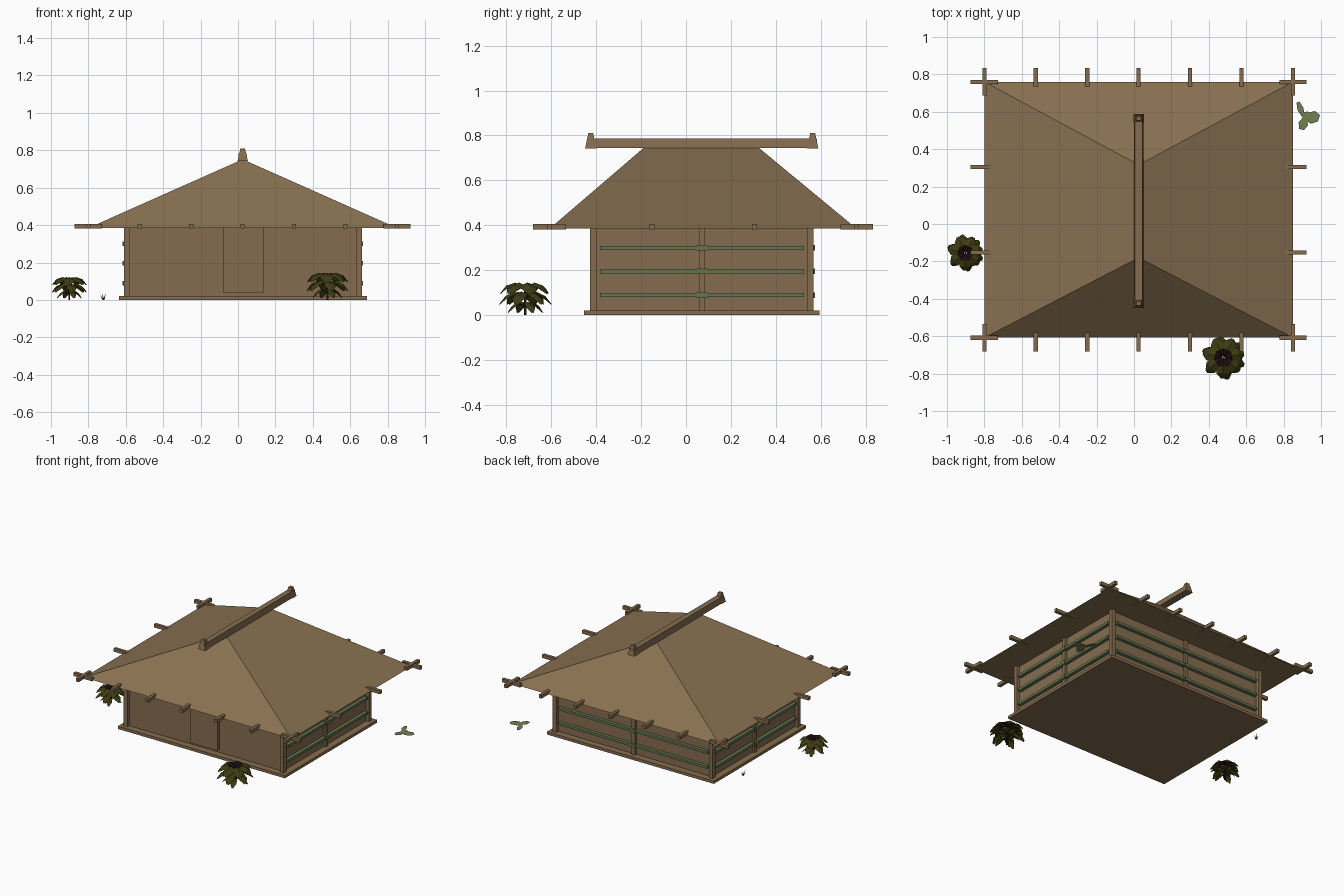
import bpy, bmesh, math
from mathutils import Vector

if "Cube" in bpy.data.objects:
    bpy.data.objects.remove(bpy.data.objects["Cube"])

CX, CY = 0.025, 0.072          # centre of the house
EAVE_Z = 0.385


def mat(name, col):
    m = bpy.data.materials.new(name)
    m.diffuse_color = (*col, 1)
    m.use_nodes = True
    m.node_tree.nodes["Principled BSDF"].inputs["Base Color"].default_value = m.diffuse_color
    return m


THATCH = mat("thatch brown", (0.25, 0.165, 0.083))
WOOD = mat("timber brown", (0.235, 0.152, 0.078))
BAMBOO = mat("bamboo green", (0.13, 0.18, 0.08))
LEAF = mat("dark olive leaf", (0.048, 0.045, 0.006))
HEART = mat("dark maroon", (0.016, 0.005, 0.006))
PALE = mat("pale green leaf", (0.17, 0.21, 0.085))
GRASS = mat("grey green grass", (0.08, 0.11, 0.065))


def mesh_obj(name, verts, faces, *mats):
    me = bpy.data.meshes.new(name)
    me.from_pydata(verts, [], faces)
    for m in mats:
        me.materials.append(m)
    ob = bpy.data.objects.new(name, me)
    bpy.context.collection.objects.link(ob)
    return ob


def fix_normals(ob):
    bm = bmesh.new()
    bm.from_mesh(ob.data)
    bmesh.ops.recalc_face_normals(bm, faces=bm.faces)
    bm.to_mesh(ob.data)
    bm.free()


def frustum(name, lo, hi, m, inset=(0, 0)):
    """Box between two corners, with the top optionally drawn in."""
    verts = []
    for z, ix, iy in ((lo[2], 0, 0), (hi[2], *inset)):
        verts += [(lo[0] + ix, lo[1] + iy, z), (hi[0] - ix, lo[1] + iy, z),
                  (hi[0] - ix, hi[1] - iy, z), (lo[0] + ix, hi[1] - iy, z)]
    faces = [(3, 2, 1, 0), (4, 5, 6, 7)]
    faces += [(i, (i + 1) % 4, (i + 1) % 4 + 4, i + 4) for i in range(4)]
    return mesh_obj(name, verts, faces, m)


# Floor and walls
X0, X1, Y0, Y1 = -0.61, 0.662, -0.427, 0.568
frustum("floor_base", (-0.637, -0.453, 0), (0.689, 0.594, 0.02), WOOD)
frustum("wall_core", (X0 + .022, Y0 + .022, .02), (X1 - .022, Y1 - .022, EAVE_Z), WOOD)

# Corner and middle posts
P = 0.03
for i, x in enumerate((X0, X1 - P)):
    for j, y in enumerate((Y0, Y1 - P)):
        frustum(f"corner_post_{i}{j}", (x, y, .02), (x + P, y + P, EAVE_Z), WOOD)
    frustum(f"side_mid_post_{i}", (x + .006, CY - .013, .02),
            (x + P - .006, CY + .013, EAVE_Z), WOOD)
frustum("back_mid_post", (CX - .013, Y1 - P, .02), (CX + .013, Y1 - .006, EAVE_Z), WOOD)

# Front door slab
frustum("front_door", (-0.08, Y0, .04), (0.135, Y0 + .03, EAVE_Z), WOOD)

# Bamboo rails and their bindings on three walls
for i, z in enumerate((0.089, 0.195, 0.3)):
    a, b = z - .009, z + .009
    for side, xo, s in (("left", X0, 1), ("right", X1, -1)):
        xs = sorted((xo - s * .002, xo + s * .024))
        frustum(f"{side}_rail_{i}", (xs[0], -.382, a), (xs[1], .525, b), BAMBOO)
        xs = sorted((xo - s * .007, xo + s * .024))
        frustum(f"{side}_rail_binding_{i}", (xs[0], CY - .022, a - .003),
                (xs[1], CY + .022, b + .003), BAMBOO)
    frustum(f"back_rail_{i}", (-.565, Y1 - .024, a), (.617, Y1 + .002, b), BAMBOO)
    frustum(f"back_rail_binding_{i}", (CX - .022, Y1 - .024, a - .003),
            (CX + .022, Y1 + .007, b + .003), BAMBOO)

# Hipped roof
EX0, EX1, EY0, EY1 = -0.8, 0.85, -0.608, 0.76
mesh_obj("hipped_roof",
         [(EX0, EY0, EAVE_Z), (EX1, EY0, EAVE_Z), (EX1, EY1, EAVE_Z), (EX0, EY1, EAVE_Z),
          (CX, -.18, .752), (CX, .316, .752)],
         [(3, 2, 1, 0), (0, 1, 4), (1, 2, 5, 4), (2, 3, 5), (3, 0, 4, 5)], THATCH)

# Rafter ends poking out at the eaves
T, H = 0.011, 0.073
for i in range(7):
    x = EX0 + (EX1 - EX0) * i / 6
    for side, y in (("front", EY0), ("back", EY1)):
        frustum(f"{side}_rafter_{i}", (x - T, y - H, .382), (x + T, y + H, .406), WOOD)
for i in range(4):
    y = EY0 + (EY1 - EY0) * i / 3
    for side, x in (("left", EX0), ("right", EX1)):
        frustum(f"{side}_rafter_{i}", (x - H, y - T, .381), (x + H, y + T, .405), WOOD)

# Ridge beam with tapered end caps
frustum("ridge_beam", (CX - .026, -.435, .744), (CX + .026, .582, .786), WOOD, (.006, 0))
for side, y in (("front", -.424), ("back", .564)):
    frustum(f"{side}_ridge_cap", (CX - .028, y - .025, .742), (CX + .028, y + .025, .81),
            WOOD, (.016, .014))


# Shrubs: stem plus three whorls of folded, drooping leaves
def shrub(name, x, y, s):
    verts, faces = [], []
    #      count, turn, (radius, height, half width) along the leaf
    whorls = ((7, 0.2, ((.008, .125, .012), (.045, .145, .032), (.085, .132, .036), (.112, .098, .010))),
              (6, 0.7, ((.008, .085, .012), (.05, .105, .030), (.09, .085, .030), (.118, .05, .008))),
              (4, 0.4, ((.008, .045, .008), (.035, .06, .020), (.06, .045, .022), (.085, .012, .005))))
    for n, turn, path in whorls:
        for k in range(n):
            a = turn + math.tau * k / n
            d, w = Vector((math.cos(a), math.sin(a), 0)), Vector((-math.sin(a), math.cos(a), 0))
            b = len(verts)
            for r, z, hw in path:
                mid = d * r + Vector((0, 0, z))
                edge = Vector((0, 0, -.4 * hw))
                verts += [mid - w * hw + edge, mid, mid + w * hw + edge]
            for j in range(3):
                q = b + 3 * j
                faces += [(q, q + 3, q + 4, q + 1), (q + 1, q + 4, q + 5, q + 2)]
    ob = mesh_obj(name + "_leaves", verts, faces, LEAF, HEART)
    for p in ob.data.polygons:      # dark heart near the stem
        p.material_index = int(p.center.xy.length < .04 and p.center.z > .1)
    ob.location, ob.scale = (x, y, 0), (s, s, s)
    t = .006 * s
    frustum(name + "_stem", (x - t, y - t, 0), (x + t, y + t, .13 * s), HEART)


shrub("front_shrub", 0.478, -0.715, 1.0)
shrub("left_shrub", -0.902, -0.155, 0.84)

# Flat ground leaves
for i, (x, y, rx, ry, a) in enumerate(((.955, .57, .042, .034, .3), (.905, .535, .026, .036, -.3),
                                       (.89, .615, .017, .045, .35), (.92, .58, .025, .022, .2))):
    pts = []
    for k in range(6):
        u, v = rx * math.cos(k * math.tau / 6), ry * math.sin(k * math.tau / 6)
        pts.append((x + u * math.cos(a) - v * math.sin(a),
                    y + u * math.sin(a) + v * math.cos(a), .002 + .001 * i))
    mesh_obj(f"ground_leaf_{i}", pts, [tuple(range(6))], PALE)

# Small grass tuft
verts, faces = [], []
for k in range(7):
    a = k * math.tau / 7
    d, w = Vector((math.cos(a), math.sin(a), 0)), Vector((-math.sin(a), math.cos(a), 0)) * .004
    b = len(verts)
    verts += [d * .003 - w, d * .003 + w, d * .022 + Vector((0, 0, .025 + .015 * (k % 2)))]
    faces.append((b, b + 1, b + 2))
mesh_obj("grass_tuft", verts, faces, GRASS).location = (-.72, .38, 0)

for ob in bpy.context.collection.objects:
    if "leaves" not in ob.name and "leaf" not in ob.name and "grass" not in ob.name:
        fix_normals(ob)
